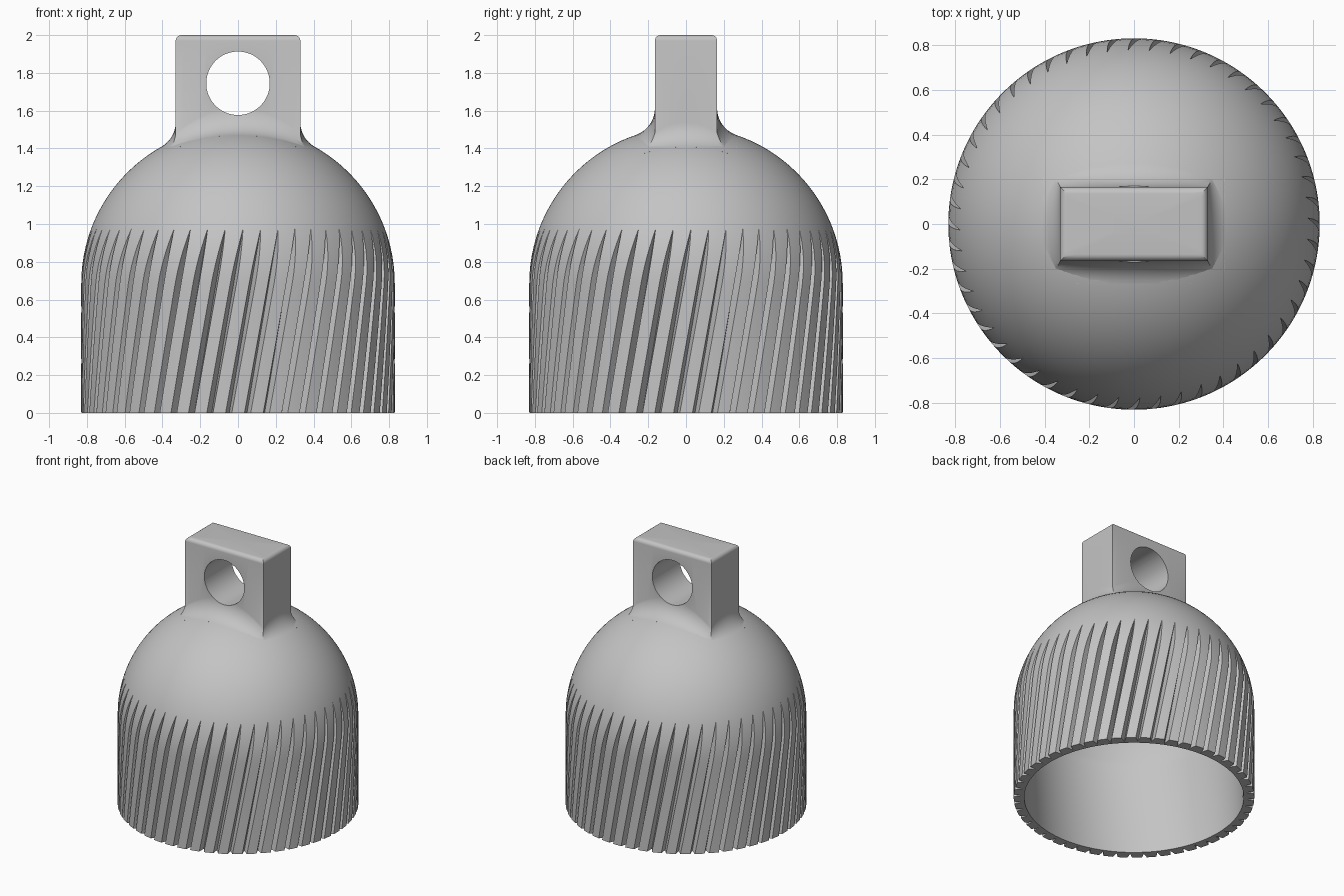
import bpy, bmesh, math
from mathutils import Vector

default = bpy.data.objects.get("Cube")
if default:
    bpy.data.objects.remove(default)

RADIUS, DOME_Z = 0.83, 0.685             # outer shell
INNER = 0.757                            # cavity radius
GROOVES, FLOOR, HALF_W, TWIST = 52, 0.778, 0.02, 0.22
TAB_X, TAB_Y, TAB_TOP, ROUND = 0.33, 0.165, 2.0, 0.03
FILLET = 0.15

grey = bpy.data.materials.new("plain grey")
grey.use_nodes = True
colour = (0.55, 0.55, 0.55, 1)
grey.diffuse_color = colour
grey.node_tree.nodes["Principled BSDF"].inputs["Base Color"].default_value = colour


def loft(bm, rings):
    """Join closed rings of points with quads; a single point makes a fan."""
    loops = [[bm.verts.new(p) for p in ring] for ring in rings]
    for a, b in zip(loops, loops[1:]):
        n = max(len(a), len(b))
        for i in range(n):
            j = (i + 1) % n
            quad = [a[i % len(a)], a[j % len(a)], b[j % len(b)], b[i % len(b)]]
            bm.faces.new(list(dict.fromkeys(quad)))


def finish(bm, name):
    bmesh.ops.remove_doubles(bm, verts=bm.verts, dist=1e-5)
    bmesh.ops.recalc_face_normals(bm, faces=bm.faces)
    mesh = bpy.data.meshes.new(name)
    bm.to_mesh(mesh)
    bm.free()
    obj = bpy.data.objects.new(name, mesh)
    bpy.context.collection.objects.link(obj)
    mesh.materials.append(grey)
    return obj


def smooth(obj):
    bpy.ops.object.select_all(action='DESELECT')
    obj.select_set(True)
    bpy.context.view_layer.objects.active = obj
    bpy.ops.object.shade_smooth_by_angle(angle=math.radians(30))


# Domed shell with twisted V grooves that run out on the dome
tip = math.acos(FLOOR / RADIUS)
tip_z = DOME_Z + RADIUS * math.sin(tip)
pitch = math.tau / GROOVES


def shell_ring(r, z, grooved):
    depth = max(0, r - FLOOR) / (RADIUS - FLOOR) if grooved else 0
    half = HALF_W * depth
    turn = -math.pi / 2 + 0.034 + TWIST * (min(z, tip_z) - tip_z)
    ring = []
    for k in range(GROOVES):
        for off, rad in ((-half, r), (0, min(r, FLOOR) if grooved else r), (half, r),
                         (pitch / 3, r), (pitch * 2 / 3, r)):
            a = turn + k * pitch + off
            ring.append((rad * math.cos(a), rad * math.sin(a), z))
    return ring


def dome(radius, angles, grooved):
    return [shell_ring(radius * math.cos(a), DOME_Z + radius * math.sin(a), grooved)
            for a in angles]


low = [tip * i / 6 for i in range(7)]
high = [tip + (math.pi / 2 - tip) * i / 20 for i in range(1, 20)]
outer = [shell_ring(RADIUS, DOME_Z * i / 8, True) for i in range(8)]
outer += dome(RADIUS, low + high, True) + [[(0, 0, DOME_Z + RADIUS)]]
inner = [shell_ring(INNER, 0, False)] + dome(INNER, low + high, False)
inner += [[(0, 0, DOME_Z + INNER)]]
bm = bmesh.new()
loft(bm, inner[::-1] + outer)
smooth(finish(bm, "domed_shell"))


# Hanging tab, flared at its foot to meet the dome
def rect(hx, hy, n=16):
    corners = [(-hx, -hy), (hx, -hy), (hx, hy), (-hx, hy)]
    pts = []
    for i, (x0, y0) in enumerate(corners):
        x1, y1 = corners[(i + 1) % 4]
        pts += [Vector((x0 + (x1 - x0) * t / n, y0 + (y1 - y0) * t / n, 0)) for t in range(n)]
    return pts


def on_sphere(p, r):
    return Vector((p.x, p.y, DOME_Z + math.sqrt(r * r - p.x ** 2 - p.y ** 2)))


centre = Vector((0, 0, DOME_Z))
ball = [on_sphere(p, RADIUS + FILLET) for p in rect(TAB_X + FILLET, TAB_Y + FILLET)]
walls = [Vector((p.x, p.y, b.z)) for p, b in zip(rect(TAB_X, TAB_Y), ball)]
feet = [centre + (b - centre) * RADIUS / (RADIUS + FILLET) for b in ball]

# Hidden underside inside the shell wall
buried = RADIUS - 0.03
rings = [[(0, 0, DOME_Z + buried)]]
for s in (0.5, 0.94):
    rings.append([on_sphere(f * s, buried) for f in feet])
# Concave fillet
for i in range(13):
    t = i / 12
    ring = []
    for b, f, w in zip(ball, feet, walls):
        u, v = f - b, w - b
        ring.append(b + u.normalized().slerp(v.normalized(), t) * (u.length * (1 - t) + v.length * t))
    rings.append(ring)
# Straight sides and rounded top edge
for i in range(7):
    a = math.pi / 2 * i / 6
    inset = ROUND * (1 - math.cos(a))
    z = TAB_TOP - ROUND + ROUND * math.sin(a)
    rings.append([p + Vector((0, 0, z)) for p in rect(TAB_X - inset, TAB_Y - inset)])
rings.append([(0, 0, TAB_TOP)])
bm = bmesh.new()
loft(bm, rings)
tab = finish(bm, "hanging_tab")

# Round eye through the tab
bpy.ops.mesh.primitive_cylinder_add(vertices=72, radius=0.168, depth=1.5,
                                    location=(0, 0, 1.745), rotation=(math.pi / 2, 0, 0))
cutter = bpy.context.object
cutter.name = "eye_cutter"
cutter.hide_render = True
cutter.data.materials.append(grey)
cut = tab.modifiers.new("eye", 'BOOLEAN')
cut.object = cutter
cut.operation = 'DIFFERENCE'
cut.solver = 'EXACT'
bpy.context.view_layer.objects.active = tab
bpy.ops.object.modifier_apply(modifier=cut.name)
bpy.data.objects.remove(cutter)
smooth(tab)
